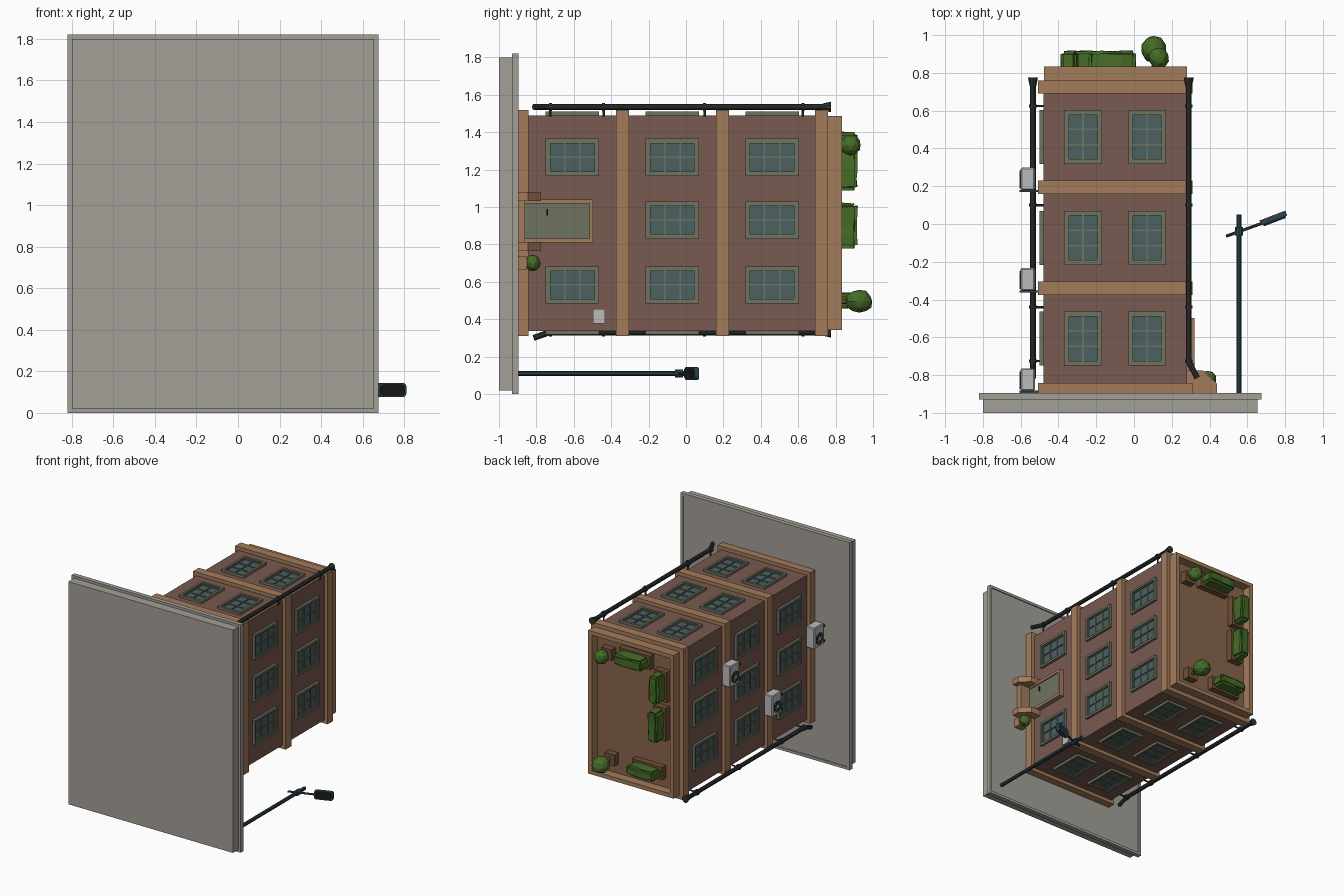
import bpy, bmesh, math, random
from mathutils import Vector, Matrix

if "Cube" in bpy.data.objects:
    bpy.data.objects.remove(bpy.data.objects["Cube"])
random.seed(4)

def mat(name, r, g, b):
    m = bpy.data.materials.new(name)
    m.diffuse_color = (r, g, b, 1)
    m.use_nodes = True
    m.node_tree.nodes["Principled BSDF"].inputs["Base Color"].default_value = m.diffuse_color
    return m

BRICK, TAN = mat("brick", .19, .10, .08), mat("stone_trim", .37, .20, .105)
FLOOR, PAVE = mat("roof_floor", .25, .13, .07), mat("paving", .37, .35, .31)
FRAME, GLASS = mat("window_frame", .16, .17, .12), mat("glass", .07, .12, .12)
PIPE, LAMP = mat("pipe", .03, .035, .035), mat("lamp_metal", .025, .06, .08)
WHITE, BLACK = mat("white_metal", .5, .5, .5), mat("black", .01, .01, .01)
GREEN, POT = mat("leaves", .06, .15, .02), mat("planter", .16, .08, .04)

def finish(name, bm, *mats):
    me = bpy.data.meshes.new(name)
    bmesh.ops.recalc_face_normals(bm, faces=bm.faces)
    bm.to_mesh(me)
    bm.free()
    for m in mats:
        me.materials.append(m)
    ob = bpy.data.objects.new(name, me)
    bpy.context.collection.objects.link(ob)
    return ob

def add_box(bm, lo, hi, slot=0):
    lo, hi = Vector(lo), Vector(hi)
    M = Matrix.Translation((lo + hi) / 2) @ Matrix.Diagonal((*(hi - lo), 1))
    vs = bmesh.ops.create_cube(bm, size=1, matrix=M)["verts"]
    for f in {f for v in vs for f in v.link_faces}:
        f.material_index = slot

def box(name, lo, hi, m):
    bm = bmesh.new()
    add_box(bm, lo, hi)
    return finish(name, bm, m)

def tray(name, lo, hi, rim, depth, m, floor):
    """Box whose +y face is inset and pushed in."""
    bm = bmesh.new()
    add_box(bm, lo, hi)
    top = max(bm.faces, key=lambda f: f.calc_center_median().y)
    bmesh.ops.inset_region(bm, faces=[top], thickness=rim)
    inner = bmesh.ops.extrude_face_region(bm, geom=[top])["geom"]
    bmesh.ops.translate(bm, verts=[g for g in inner if isinstance(g, bmesh.types.BMVert)], vec=(0, -depth, 0))
    if top.is_valid:
        bm.faces.remove(top)
    for g in inner:
        if isinstance(g, bmesh.types.BMFace):
            g.material_index = 1
    return finish(name, bm, m, floor)

def rod(name, a, b, r, m, r2=None, sides=10):
    a, b = Vector(a), Vector(b)
    bm = bmesh.new()
    M = Matrix.Translation((a + b) / 2) @ (b - a).to_track_quat('Z', 'Y').to_matrix().to_4x4()
    bmesh.ops.create_cone(bm, cap_ends=True, segments=sides, radius1=r, radius2=r if r2 is None else r2,
                          depth=(b - a).length, matrix=M)
    return finish(name, bm, m)

def prism(name, pts, z0, z1, m):
    bm = bmesh.new()
    f = bm.faces.new([bm.verts.new((x, y, z0)) for x, y in pts])
    g = bmesh.ops.extrude_face_region(bm, geom=[f])["geom"]
    bmesh.ops.translate(bm, verts=[v for v in g if isinstance(v, bmesh.types.BMVert)], vec=(0, 0, z1 - z0))
    return finish(name, bm, m)

def bush(name, c, size):
    bm = bmesh.new()
    bmesh.ops.create_icosphere(bm, subdivisions=2, radius=1)
    for v in bm.verts:
        v.co = Vector(c) + Vector(a * s for a, s in zip(v.co, size)) * random.uniform(.93, 1.06)
    return finish(name, bm, GREEN)

def hedge(name, c, size):
    bm = bmesh.new()
    add_box(bm, (-.5, -.5, -.5), (.5, .5, .5))
    bmesh.ops.scale(bm, verts=bm.verts, vec=size)
    bmesh.ops.bevel(bm, geom=bm.edges[:], offset=.016, segments=2, affect='EDGES')
    bmesh.ops.subdivide_edges(bm, edges=[e for e in bm.edges if e.calc_length() > .1], cuts=3, use_grid_fill=True)
    for v in bm.verts:
        v.co += Vector(c) + Vector([random.uniform(-.004, .004) for _ in range(3)])
    return finish(name, bm, GREEN)

# Paving slab the building stands on (building "up" is +y)
box("slab_lower", (-.80, -1, .02), (.655, -.93, 1.80), PAVE)
tray("slab_upper", (-.82, -.93, 0), (.675, -.895, 1.82), .03, .008, PAVE, PAVE)

# Building body, trim bands and roof parapet
X0, X1, Z0, Z1 = -.48, .28, .337, 1.49
box("brick_walls", (X0, -.905, Z0), (X1, .72, Z1), BRICK)
for i, (a, b) in enumerate([(-.905, -.842), (-.375, -.305), (.16, .23), (.69, .76)]):
    box(f"trim_band_{i}", (X0 - .028, a, Z0 - .027), (X1 + .03, b, Z1 + .028), TAN)
tray("roof_parapet", (X0 + .004, .74, Z0 + .005), (X1, .835, Z1 - .003), .045, .07, TAN, FLOOR)

# One window mesh, shared by every window: x wide, y tall, z outward
W, H = .10, .143
bm = bmesh.new()
for s in (-1, 1):
    add_box(bm, (s * W, -H, -.01), (s * (W - .018), H, .02))
    add_box(bm, (-W, s * H, -.01), (W, s * (H - .018), .02))
    add_box(bm, (s * (W - .017), -H + .017, -.01), (s * (W - .026), H - .017, .013))
    add_box(bm, (-W + .017, s * (H - .017), -.01), (W - .017, s * (H - .026), .013))
    add_box(bm, (-W + .02, s * .041 - .004, -.01), (W - .02, s * .041 + .004, .010))
add_box(bm, (-.004, -H + .02, -.01), (.004, H - .02, .011))
add_box(bm, (-W + .01, -H + .01, -.01), (W - .01, H - .01, .004), 1)
bm_ob = finish("window", bm, FRAME, GLASS)
win = bm_ob.data
bpy.data.objects.remove(bm_ob)

def window(loc, turn):
    ob = bpy.data.objects.new("window", win)
    ob.location, ob.rotation_euler = loc, (0, turn, 0)
    bpy.context.collection.objects.link(ob)

for y in (-.607, -.073, .46):
    for z in (1.265, .93, .583):
        window((X0, y, z), -math.pi / 2)
        if (y, z) != (-.607, .93):       # the door takes this place
            window((X1, y, z), math.pi / 2)
    for x in (-.27, .07):
        window((x, y, Z1), 0)
        window((x, y, Z0), math.pi)

# Door, frame and handle
for s, z in ((1, 1.04), (-1, .81)):
    box("door_jamb", (.27, -.885, z), (.32, -.497, z - s * .022), TAN)
box("door_lintel", (.27, -.517, .81), (.32, -.497, 1.04), TAN)
box("door_panel", (.27, -.885, .83), (.311, -.515, 1.02), FRAME)
box("door_handle", (.31, -.745, .955), (.322, -.738, .99), BLACK)

# Entrance step with sloped cheek walls
box("door_step", (.27, -.905, .80), (.40, -.86, 1.04), TAN)
for z in (.765, 1.032):
    prism("step_cheek", [(.28, -.905), (.44, -.905), (.44, -.845), (.365, -.775), (.28, -.775)], z, z + .047, TAN)

# Pot and bush beside the door, blank plate on the wall
box("door_pot", (.355, -.905, .665), (.425, -.85, .735), TAN)
bush("door_bush", (.39, -.82, .70), (.045, .045, .045))
box("wall_plate", (.27, -.497, .378), (.293, -.432, .455), WHITE)

# Drain pipes on two opposite corners, each with its own bend direction
for (x, z), bend, wall in (((.29, 1.535), (.045, 0, 0), (0, 0, -.05)), ((-.535, .33), (0, 0, -.03), (.06, 0, 0))):
    at = lambda y, x=x, z=z: Vector((x, y, z))
    rod("drain_pipe", at(-.74), at(.75), .016, PIPE)
    rod("drain_elbow", at(-.73), at(-.815) + Vector(bend), .016, PIPE)
    rod("drain_head", at(.73), at(.775), .018, PIPE, .028)
    for y in (-.725, -.44, .10, .625):
        rod("pipe_collar", at(y - .008), at(y + .008), .022, PIPE)
        rod("pipe_bracket", at(y), at(y) + Vector(wall), .007, PIPE, sides=6)

# Air conditioners on the -x wall, with fan and wall brackets
for y, z in ((.235, 1.14), (-.297, .70), (-.828, 1.04)):
    ac = box("ac_unit", (-.60, y - .055, z - .085), (-.525, y + .063, z + .085), WHITE)
    bev = ac.modifiers.new("bevel", 'BEVEL')
    bev.width, bev.segments = .006, 1
    rod("ac_fan", (-.59, y, z - .02), (-.603, y, z - .02), .046, BLACK, sides=20)
    rod("ac_fan_hub", (-.60, y, z - .02), (-.607, y, z - .02), .014, WHITE, sides=10)
    for k in range(4):
        a = k * math.pi / 4
        d = Vector((0, math.cos(a), math.sin(a))) * .047
        c = Vector((-.604, y, z - .02))
        rod("ac_grille", c - d, c + d, .0025, WHITE, sides=4)
    for s in (-.06, .06):
        box("ac_bracket", (-.605, y - .066, z + s - .008), (-.47, y - .054, z + s + .008), LAMP)

# Street lamp
rod("lamp_pole", (.555, -.905, .11), (.555, .05, .11), .014, LAMP)
rod("lamp_collar", (.555, -.06, .11), (.555, -.015, .11), .022, LAMP)
rod("lamp_arm", (.487, -.065, .11), (.70, .012, .11), .008, LAMP, sides=8)
for name, m, sz, off in (("lamp_head", LAMP, (.145, .028, .068), .006), ("lamp_lens", BLACK, (.125, .012, .052), -.011)):
    bm = bmesh.new()
    add_box(bm, (-.5, -.5, -.5), (.5, .5, .5))
    bmesh.ops.scale(bm, verts=bm.verts, vec=sz)
    corners = [e for e in bm.edges if abs(e.verts[0].co.y - e.verts[1].co.y) > .005]
    bmesh.ops.bevel(bm, geom=corners, offset=.018, segments=3, profile=.5, affect='EDGES')
    bmesh.ops.translate(bm, verts=bm.verts, vec=(0, off, 0))
    ob = finish(name, bm, m)
    ob.location, ob.rotation_euler = (.74, .026, .11), (0, 0, math.radians(21))

# Roof planters with hedges: centre x, z and size along x, z
for x, z, sx, sz in ((-.115, 1.357, .25, .085), (-.345, 1.20, .085, .22), (-.335, .90, .085, .24), (-.225, .50, .24, .08)):
    box("roof_planter", (x - sx / 2 - .012, .76, z - sz / 2 - .012), (x + sx / 2 + .012, .815, z + sz / 2 + .012), POT)
    hedge("roof_hedge", (x, .86, z), (sx, .11, sz))

# Round roof shrubs in square pots
for x, z, y, size in ((.13, 1.33, .88, (.055, .057, .055)), (.105, .495, .925, (.066, .075, .064))):
    box("shrub_pot", (x - .045, .76, z - .045), (x + .045, .82, z + .045), POT)
    rod("shrub_stem", (x, .81, z), (x, y, z), .015, POT, sides=6)
    bush("roof_shrub", (x, y, z), size)
